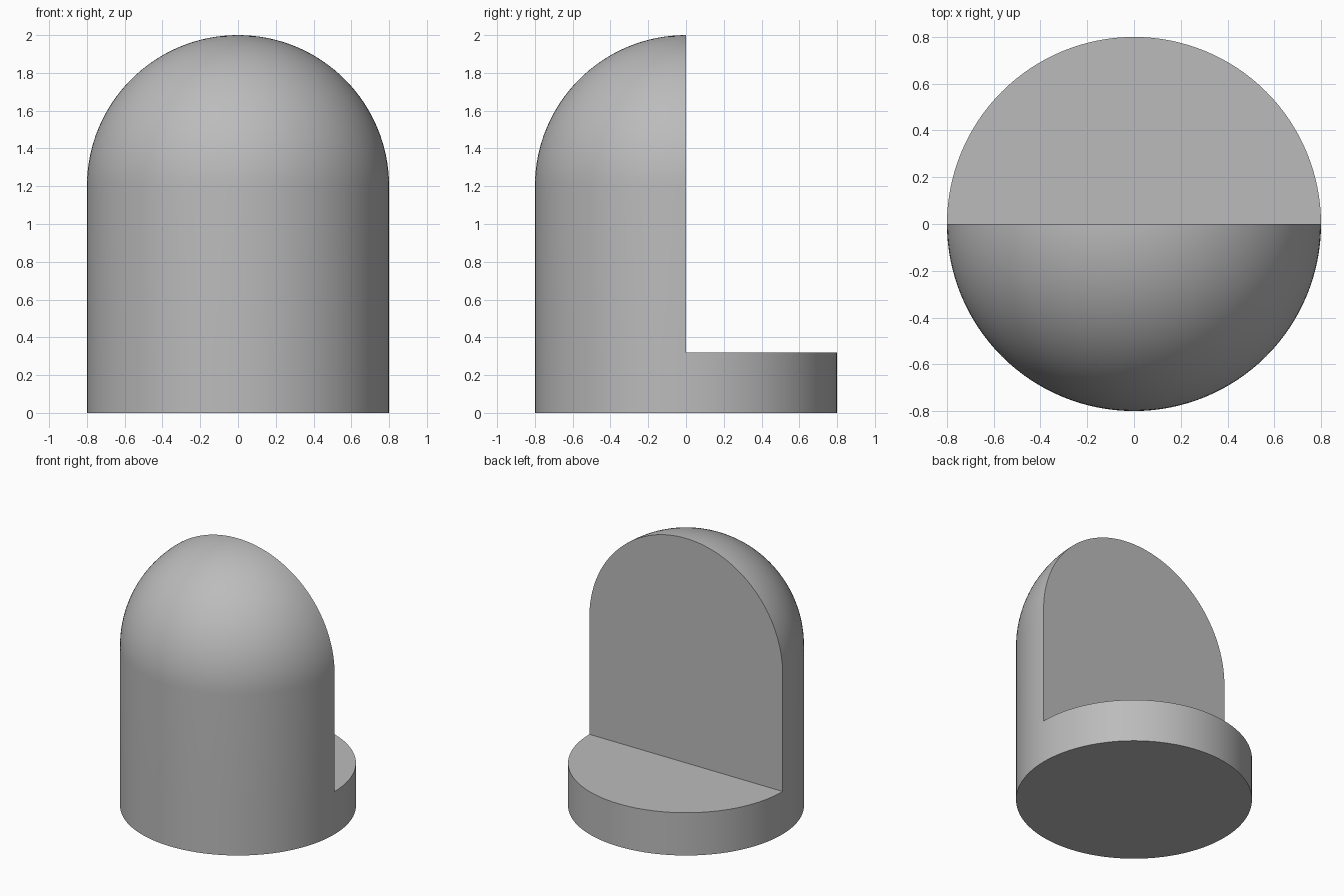
import bpy
import bmesh
from math import pi, sin, cos

cube = bpy.data.objects.get("Cube")
if cube:
    bpy.data.objects.remove(cube, do_unlink=True)

RADIUS = 0.8
SHOULDER = 1.2      # height where the dome starts
LEDGE = 0.32        # height of the half-round step
STEPS = 64          # segments per half turn
RINGS = 32          # segments up the dome


def half_lathe(bm, profile, angle):
    """Sweep an (r, z) profile half a turn from +x."""
    verts = [bm.verts.new((r, 0, z)) for r, z in profile]
    edges = [bm.edges.new(pair) for pair in zip(verts, verts[1:])]
    bmesh.ops.spin(bm, geom=verts + edges, axis=(0, 0, 1), cent=(0, 0, 0),
                   angle=angle, steps=STEPS, use_duplicate=False)


bm = bmesh.new()
foot = [(0, 0), (RADIUS, 0), (RADIUS, LEDGE)]
dome = [(RADIUS * cos(i / RINGS * pi / 2), SHOULDER + RADIUS * sin(i / RINGS * pi / 2))
        for i in range(RINGS + 1)]

# Domed front half and low stepped back half
half_lathe(bm, foot + dome, -pi)
half_lathe(bm, foot + [(0, LEDGE)], pi)
bmesh.ops.remove_doubles(bm, verts=bm.verts[:], dist=0.0001)

# Flat upright wall closing the cut
rim = [e for e in bm.edges if e.is_boundary]
bmesh.ops.holes_fill(bm, edges=rim, sides=0)
bmesh.ops.recalc_face_normals(bm, faces=bm.faces[:])

mesh = bpy.data.meshes.new("domed_block")
bm.to_mesh(mesh)
bm.free()
body = bpy.data.objects.new("domed_block", mesh)
bpy.context.collection.objects.link(body)

# Plain grey finish
grey = bpy.data.materials.new("plain grey")
grey.use_nodes = True
color = (0.5, 0.5, 0.5, 1)
grey.diffuse_color = color
grey.node_tree.nodes["Principled BSDF"].inputs["Base Color"].default_value = color
mesh.materials.append(grey)

bpy.ops.object.select_all(action="DESELECT")
body.select_set(True)
bpy.context.view_layer.objects.active = body
bpy.ops.object.shade_smooth_by_angle(angle=pi / 6)
